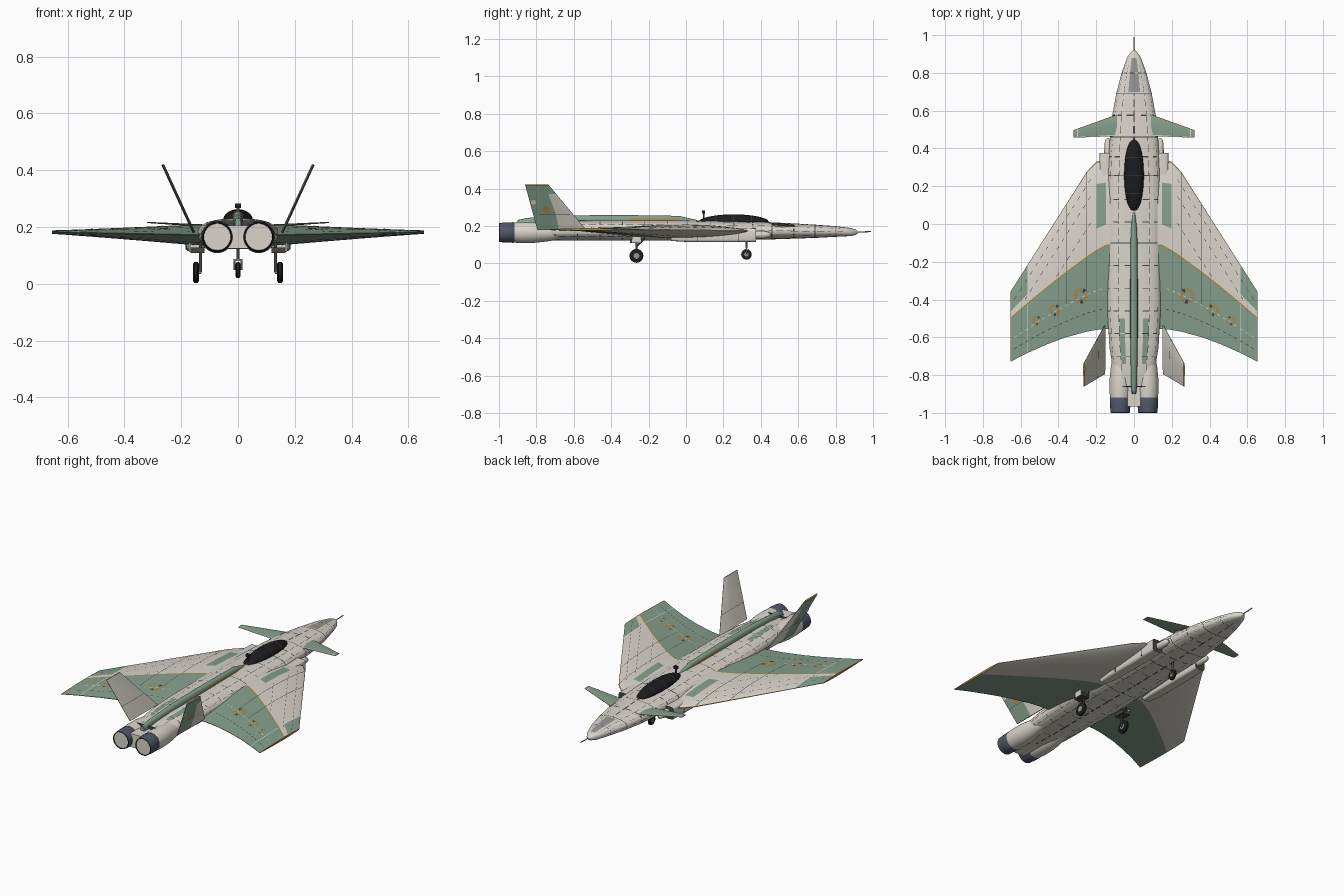
import bpy, bmesh, math
from mathutils import Vector

cube = bpy.data.objects.get("Cube")
if cube:
    bpy.data.objects.remove(cube, do_unlink=True)

COLOURS = {
    "warm grey": (.70, .665, .60), "sage green": (.235, .35, .265), "line dark": (.06, .06, .06),
    "black": (.012, .012, .014), "slate blue": (.08, .095, .135), "gold": (.40, .25, .07),
    "mid grey": (.30, .30, .29), "pale line": (.68, .72, .66)}
MATS = []
for label, rgb in COLOURS.items():
    m = bpy.data.materials.new(label)
    m.use_nodes = True
    m.diffuse_color = (*rgb, 1)
    m.node_tree.nodes["Principled BSDF"].inputs["Base Color"].default_value = (*rgb, 1)
    MATS.append(m)
GREY, GREEN, LINE, BLACK, SLATE, GOLD, MID, PALE = range(8)


def build(name, verts, faces, mirror=False, smooth=True):
    """Mesh object from points and (indices, colour) faces."""
    bm = bmesh.new()
    vs = [bm.verts.new(v) for v in verts]
    for ids, colour in faces:
        bm.faces.new([vs[i] for i in ids]).material_index = colour
    bmesh.ops.recalc_face_normals(bm, faces=bm.faces)
    me = bpy.data.meshes.new(name)
    bm.to_mesh(me)
    bm.free()
    for m in MATS:
        me.materials.append(m)
    ob = bpy.data.objects.new(name, me)
    bpy.context.collection.objects.link(ob)
    if mirror:
        ob.modifiers.new("mirror", 'MIRROR')
    if smooth:
        bpy.ops.object.select_all(action='DESELECT')
        ob.select_set(True)
        bpy.context.view_layer.objects.active = ob
        bpy.ops.object.shade_smooth_by_angle(angle=math.radians(35))
    return ob


def skin(name, rings, rule, mirror=False, smooth=True, ends=(GREY, GREY)):
    """Closed rings of points joined into a capped tube; rule(ring, side) gives the colour."""
    n = len(rings[0])
    faces = [((j*n+i, j*n+(i+1) % n, (j+1)*n+(i+1) % n, (j+1)*n+i), rule(j, i))
             for j in range(len(rings)-1) for i in range(n)]
    faces += [(tuple(range(n)), ends[0]), (tuple(range((len(rings)-1)*n, len(rings)*n)), ends[1])]
    return build(name, [p for r in rings for p in r], faces, mirror, smooth)


def oval(y, w, zb, zt, angles, power=.8, x=0):
    """Rounded cross-section across y."""
    def f(v):
        return math.copysign(abs(v)**power, v)
    return [(x + w*f(math.cos(a)), y, (zb+zt)/2 + (zt-zb)/2*f(math.sin(a))) for a in angles]


def circle(n):
    return [math.tau*i/n for i in range(n)]


def lathe(name, profile, x, z, rule, n=32):
    return skin(name, [oval(y, r, z-r, z+r, circle(n), 1, x) for y, r in profile],
                lambda j, i: rule(j), True)


def box(name, lo, hi, colour, mirror=False):
    (a, b, c), (d, e, f) = lo, hi
    rings = [[(a, y, c), (d, y, c), (d, y, f), (a, y, f)] for y in (b, e)]
    return skin(name, rings, lambda j, i: colour, mirror, False, (colour, colour))


def rod(name, p, q, r, colour, mirror=False, n=12):
    p, q = Vector(p), Vector(q)
    rot = (q-p).to_track_quat('Z', 'Y')
    rings = [[c + rot @ Vector((r*math.cos(a), r*math.sin(a), 0)) for a in circle(n)] for c in (p, q)]
    return skin(name, rings, lambda j, i: colour, mirror, True, (colour, colour))


def panel(name, stations, chord, normal, rule):
    """Flying surface: chord(s) lists (point, half thickness); rule(station, row, side)."""
    rings = []
    for s in stations:
        pts = chord(s)
        rings.append([p+normal*h for p, h in pts] + [p-normal*h for p, h in reversed(pts)])
    n = len(rings[0])//2

    def pick(j, i):
        return rule(j, i, 1) if i < n else rule(j, max(0, 2*n-2-i), -1)
    return skin(name, rings, pick, True, True, (rule(0, n-2, 1), rule(len(stations)-2, n-2, 1)))


def lookup(table, y):
    """Linear interpolation in a table sorted by falling y."""
    for a, b in zip(table, table[1:]):
        if y >= b[0]:
            t = (a[0]-y)/(a[0]-b[0])
            return [u+(v-u)*t for u, v in zip(a, b)]
    return table[-1]


# Fuselage with solid and dashed panel seams
BODY = [(.92, .004, .162, .170), (.905, .02, .151, .182), (.88, .037, .146, .189),
        (.80, .066, .142, .199), (.69, .094, .136, .207), (.57, .116, .132, .214),
        (.45, .128, .128, .220), (.25, .139, .125, .225), (0, .142, .122, .230),
        (-.45, .142, .122, .230), (-.65, .13, .122, .230), (-.78, .11, .124, .222), (-.86, .10, .126, .212)]
SOLID = (.69, .46, .255, -.1)
SEAMS = SOLID + (.80, .575, .355, .13, .01, -.22, -.34, -.46, -.58, -.70)
ys = [.92, .905, .88] + [.86-.02*k for k in range(87)]
ys = [y for y in ys if all(abs(y-s) > .005 for s in SEAMS)]
ys = sorted(ys + [s+d for s in SEAMS for d in (-.002, .002)], reverse=True)
angles = [math.radians(15*k+d) for k in range(24) for d in (-.8, .8)]


def body_colour(j, i):
    mid_y = (ys[j]+ys[j+1])/2
    if ys[j]-ys[j+1] < .0045:
        solid = any(abs(mid_y-s) < .001 for s in SOLID)
        return LINE if solid or i % 4 != 3 else GREY
    if .70 < mid_y < .88 and 10 <= i <= 13:
        return MID
    if i % 4 == 0 and j % 3 and mid_y < .85:
        return LINE
    if -.74 < mid_y < -.5 and i in (9, 15):
        return GREEN
    return GREY


skin("fuselage", [oval(*lookup(BODY, y), angles) for y in ys], body_colour)
rod("nose_probe", (0, .91, .167), (0, .99, .170), .003, MID)

# Dorsal spine
SPINE = [(.06, .007, .2, .232), (-.04, .017, .2, .254), (-.3, .02, .2, .258), (-.6, .02, .2, .257),
         (-.85, .016, .18, .243), (-.9, .011, .18, .232)]
skin("dorsal_spine", [oval(*s, circle(16)) for s in SPINE],
     lambda j, i: GOLD if i in (0, 7) and j == 1 else GREEN, ends=(GREEN, GREEN))

# Canopy
bows = [-1 + 2*k/24 for k in range(25)]
canopy = [oval(.255-.195*b, .003+.049*math.sqrt(1-b*b), .205-.02*math.sqrt(1-b*b),
               .216+.046*math.sqrt(1-b*b), circle(24), 1) for b in bows]
skin("canopy", canopy, lambda j, i: BLACK, ends=(BLACK, BLACK))
for y in (.16, .255, .35):
    w = math.sqrt(1-((y-.255)/.195)**2)
    skin("canopy_frame", [oval(y+d, .0035+.049*w, .205-.02*w, .2165+.046*w, circle(24), 1)
                          for d in (-.0015, .0015)], lambda j, i: LINE)
rod("mast", (0, .095, .22), (0, .095, .27), .005, LINE)
box("mast_head", (-.010, .086, .266), (.010, .102, .282), BLACK)

# Engine nacelles, nozzles and the fairing between them
lathe("engine_nacelle", [(-.66, .035), (-.76, .050), (-.82, .056), (-.88, .057), (-.918, .054)],
      .073, .165, lambda j: GREY)
lathe("engine_nozzle", [(-.918, .053), (-.922, .055), (-.96, .054), (-.998, .051), (-1, .048), (-.994, .047)],
      .073, .165, lambda j: SLATE if j < 3 else BLACK)
box("engine_fairing", (-.035, -.965, .125), (.035, -.72, .205), GREY)
box("fairing_seam", (-.06, -.862, .2), (.06, -.858, .222), LINE)

# Main wings
wing_x = [.115, .148, .198, .249, .252, .358, .361, .46, .56, .564, .61, .65, .655]


def wing_chord(x):
    s = max(0, (x-.14)/.515)
    le = Vector((x, min(.33, -.36+(.655-x)*1.57), 0))
    brk = -.11-.39*s**1.15
    te = -.555-.175*s**1.6
    rows = [le.y+(brk-le.y)*f for f in (0, .015, .12, .25, .5, .75)]
    rows += [brk+.004, brk-.004] + [brk+(te-brk)*f for f in (.3, .5, .75, .985, 1)]
    thick = .031*(1-s)**1.1+.005
    out = []
    for y in rows:
        t = (le.y-y)/(le.y-te)
        out.append((Vector((x, y, .172+.010*s)), .0012+thick*max(0, math.sin(math.pi*t**.75))))
    return out


def wing_colour(j, i, side):
    rib = wing_x[j+1]-wing_x[j] < .0045
    inner, tip = j == 1, wing_x[j] >= .56
    if side < 0:
        return GREEN if i > 6 else GREY
    if i in (0, 6) or wing_x[j] >= .65:
        return GOLD
    if i > 6:
        return PALE if rib and tip else LINE if rib and i < 9 else GREEN
    if rib:
        return PALE if tip else LINE
    if (inner and i in (3, 4)) or (tip and i < 5):
        return GREEN
    return GREY


panel("wing", wing_x, wing_chord, Vector((0, 0, 1)), wing_colour)


def wing_height(x, y):
    pts = wing_chord(x)
    for (p, h), (q, k) in zip(pts, pts[1:]):
        if p.y >= y >= q.y:
            return p.z + h+(k-h)*(p.y-y)/(p.y-q.y)
    return .18


def decal(name, outline, colour):
    """Thin painted plate lying on the wing."""
    pts = [Vector((x, y, wing_height(x, y)+.0015)) for x, y in outline]
    build(name, pts, [(tuple(range(len(pts))), colour)], True, False)


# Dashed seams on the wing: along the leading edge, and across the rear zone
for offset in (.07, .16, .30):
    for k in range(15):
        x = .23+.028*k
        y = -.36+(.655-x)*1.57-offset
        if y > wing_chord(x)[6][0].y+.02:
            decal("wing_dash", [(x, y), (x+.012, y-.019), (x+.012, y-.024), (x, y-.005)], LINE)
for k in range(16):
    x = .17+.03*k
    y, z = (wing_chord(q)[9][0].y for q in (x, x+.016))
    decal("flap_dash", [(x, y), (x+.016, z), (x+.016, z-.004), (x, y-.004)], PALE)
    y, z = (wing_chord(q)[10][0].y for q in (x, x+.016))
    decal("rear_dash", [(x, y), (x+.016, z), (x+.016, z-.004), (x, y-.004)], LINE)

# Plain rings on the wing
for cx, cy, r in ((.28, -.38, .042), (.42, -.455, .032), (.515, -.51, .025)):
    for k in range(10):
        a, b = math.tau*k/10, math.tau*(k+.75)/10
        decal("wing_ring", [(cx+q*r*math.cos(t), cy+q*r*math.sin(t))
                            for q, t in ((1, a), (1, b), (.5, b), (.5, a))], LINE if k % 4 == 3 else GOLD)


# Canards
def canard_chord(s):
    le = Vector((.09, .58, .203)).lerp(Vector((.32, .497, .216)), s)
    te = Vector((.09, .465, .203)).lerp(Vector((.32, .457, .216)), s)
    return [(le.lerp(te, f), h*(1-.6*s)) for f, h in ((0, .001), (.06, .003), (.4, .005), (.93, .002), (1, .001))]


panel("canard", [0, .5, .9, .92, 1], canard_chord, Vector((0, 0, 1)),
      lambda j, i, side: GOLD if i == 0 else PALE if side > 0 and (i == 3 or j == 2) else GREEN)


# Canted tail fins
def fin_chord(s):
    le = Vector((.155, -.535, .18)).lerp(Vector((.265, -.735, .42)), s)
    te = Vector((.155, -.795, .18)).lerp(Vector((.265, -.86, .42)), s)
    return [(le.lerp(te, f), h) for f, h in ((0, .001), (.1, .004), (.55-.35*s, .005), (.93, .003), (1, .001))]


def fin_colour(j, i, side):
    if j == 1:
        return LINE
    if side < 0:
        return GREY
    return GOLD if j == 4 else GREEN if i >= 2 or j == 3 else GREY


fin_normal = Vector((.24, 0, -.11)).normalized()
panel("tail_fin", [0, .35, .358, .8, .975, 1], fin_chord, fin_normal, fin_colour)

# Plain discs on the outer fin faces
for y, s, r, colour in ((-.745, .45, .022, GOLD), (-.815, .62, .014, PALE)):
    across = fin_normal.cross(Vector((0, 1, 0)))
    centre = Vector((.155+.11*s, y, .18+.24*s)) + fin_normal*.0065
    build("fin_disc", [centre+across*r*math.cos(a)+Vector((0, r*math.sin(a), 0)) for a in circle(10)],
          [(tuple(range(10)), colour)], True, False)

# Intakes and side fairings
INTAKE = [(.375, .032, .115, .188), (.2, .034, .113, .19), (0, .032, .115, .185), (-.08, .022, .12, .17)]
skin("intake_fairing", [oval(*s, circle(20), .4, .15) for s in INTAKE],
     lambda j, i: GREY, True, ends=(LINE, GREY))
lathe("intake_cheek", [(.455, .004), (.445, .014), (.42, .019), (.37, .02), (.3, .012)],
      .138, .153, lambda j: GREY, 20)
for s in (.28, .06):
    box("intake_seam", (.178, s-.002, .12), (.1848, s+.002, .182), LINE, True)
build("side_window_panel", [(.1085, .58, .196), (.119, .5, .200), (.122, .46, .194), (.1195, .52, .189)],
      [((0, 1, 2, 3), MID)], True, False)


# Landing gear
def wheel(name, x, y, z, r, w, mirror):
    prof = [(-w, r*.42), (-w, r*.82), (-w*.6, r), (w*.6, r), (w, r*.82), (w, r*.42)]
    rings = [[(x+d, y+q*math.cos(a), z+q*math.sin(a)) for a in circle(24)] for d, q in prof]
    skin(name, rings, lambda j, i: BLACK, mirror, True, (MID, MID))


wheel("main_wheel", .148, -.265, .040, .037, .010, True)
rod("main_strut", (.132, -.265, .04), (.132, -.265, .15), .006, LINE, True)
rod("main_axle", (.130, -.265, .04), (.148, -.265, .04), .006, MID, True)
rod("main_brace", (.132, -.265, .09), (.132, -.22, .135), .004, LINE, True)
box("main_gear_mount", (.118, -.30, .108), (.168, -.235, .128), LINE, True)
box("main_gear_door", (.168, -.29, .112), (.173, -.24, .145), GREY, True)
wheel("nose_wheel", 0, .323, .048, .028, .008, False)
rod("nose_strut", (0, .323, .08), (0, .323, .14), .006, LINE)
for sx in (-1, 1):
    rod("nose_fork", (.012*sx, .323, .048), (.012*sx, .323, .086), .003, MID)
box("nose_fork_bridge", (-.015, .317, .080), (.015, .329, .088), MID)
